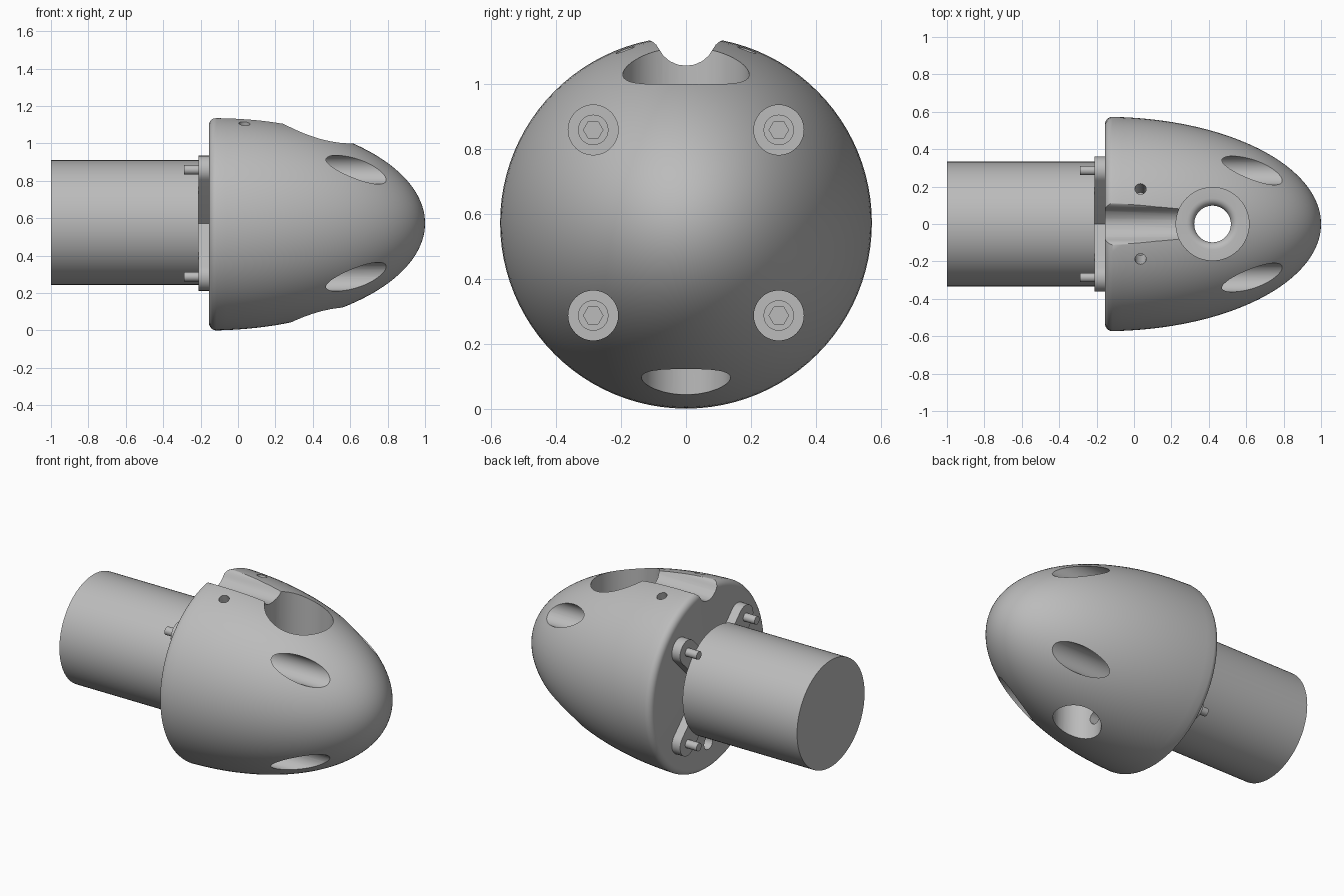
import bpy, bmesh, math
from mathutils import Matrix, Vector

if "Cube" in bpy.data.objects:
    bpy.data.objects.remove(bpy.data.objects["Cube"], do_unlink=True)

AXIS_Z = 0.573                       # height of the main axis
BOLT = 0.286                         # bolt offset from the main axis
TO_X = Matrix.Rotation(math.pi / 2, 4, 'Y')

grey = bpy.data.materials.new("plain grey")
grey.use_nodes = True
grey.diffuse_color = (0.5, 0.5, 0.5, 1)
grey.node_tree.nodes["Principled BSDF"].inputs["Base Color"].default_value = grey.diffuse_color


def finish(bm, name):
    bmesh.ops.recalc_face_normals(bm, faces=bm.faces)
    mesh = bpy.data.meshes.new(name)
    bm.to_mesh(mesh)
    bm.free()
    mesh.materials.append(grey)
    ob = bpy.data.objects.new(name, mesh)
    bpy.context.collection.objects.link(ob)
    return ob


def lathe(name, profile, matrix, steps=64):
    """Revolve (height, radius) points about local z, then place."""
    bm = bmesh.new()
    vs = [bm.verts.new((r, 0, h)) for h, r in profile]
    es = [bm.edges.new(pair) for pair in zip(vs, vs[1:])]
    bmesh.ops.spin(bm, geom=vs + es, cent=(0, 0, 0), axis=(0, 0, 1),
                   angle=math.tau, steps=steps)
    bmesh.ops.remove_doubles(bm, verts=bm.verts, dist=1e-5)
    bmesh.ops.transform(bm, matrix=matrix, verts=bm.verts)
    return finish(bm, name)


def rod(name, h0, h1, r, matrix, steps=48):
    return lathe(name, [(h0, 0), (h0, r), (h1, r), (h1, 0)], matrix, steps)


def prism(name, outline, x0, x1):
    """Extrude a (y, z) outline along x."""
    bm = bmesh.new()
    face = bm.faces.new([bm.verts.new((x0, y, z)) for y, z in outline])
    ext = bmesh.ops.extrude_face_region(bm, geom=[face])["geom"]
    bmesh.ops.translate(bm, vec=(x1 - x0, 0, 0),
                        verts=[g for g in ext if isinstance(g, bmesh.types.BMVert)])
    return finish(bm, name)


def select(ob):
    bpy.ops.object.select_all(action='DESELECT')
    ob.select_set(True)
    bpy.context.view_layer.objects.active = ob


def cut(ob, cutter):
    cutter.hide_render = True
    mod = ob.modifiers.new("cut", 'BOOLEAN')
    mod.operation, mod.solver, mod.object = 'DIFFERENCE', 'EXACT', cutter
    select(ob)
    bpy.ops.object.modifier_apply(modifier=mod.name)
    bpy.data.objects.remove(cutter, do_unlink=True)


def smooth(ob):
    select(ob)
    bpy.ops.object.shade_smooth_by_angle(angle=math.radians(30))


def along_x(y, z):
    return Matrix.Translation((0, y, z)) @ TO_X


# Nose: half ellipsoid with a rounded back edge
BACK, LENGTH, FILLET = -0.155, 1.155, 0.04
profile = [(BACK, 0)]
for i in range(7):
    a = i / 6 * math.pi / 2
    profile.append((BACK + FILLET * (1 - math.sin(a)), AXIS_Z - FILLET + FILLET * math.cos(a)))
profile[1:] = sorted(profile[1:])
for i in range(2, 41):
    a = i / 40 * math.pi / 2
    profile.append((BACK + LENGTH * math.sin(a), AXIS_Z * math.cos(a)))
profile[-1] = (BACK + LENGTH, 0)
nose = lathe("nose_body", profile, along_x(0, AXIS_Z), 96)

# Cable groove along the top, with rounded lips
half = [(0.025, 1.06), (0.05, 1.071), (0.07, 1.088), (0.083, 1.108), (0.092, 1.122),
        (0.104, 1.132), (0.12, 1.138), (0.15, 1.148), (0.15, 1.3)]
groove = [(-y, z) for y, z in reversed(half)] + [(0, 1.057)] + half
cut(nose, prism("groove_cutter", groove, -0.3, 0.4))

# Vertical bore: wide top pocket, rounded neck, medium bottom opening
bore = [(1.4, 0), (1.4, 0.195), (0.78, 0.195)]
for i in range(7):
    a = i / 6 * math.pi / 2
    bore.append((0.74 + 0.04 * math.cos(a), 0.138 - 0.04 * math.sin(a)))
bore += [(0.45, 0.098), (0.45, 0.137), (-0.1, 0.137), (-0.1, 0)]
cut(nose, lathe("bore_cutter", bore, Matrix.Translation((0.42, 0, 0))))

# Wire passage from the back face into the bore
cut(nose, rod("passage_cutter", -0.3, 0.42, 0.042, along_x(0, 0.17), 32))

# Small set screw holes beside the groove
for s in (-1, 1):
    tilt = Matrix.Translation((0.035, 0, AXIS_Z)) @ Matrix.Rotation(-s * 0.338, 4, 'X')
    cut(nose, rod("set_screw_cutter", 0.42, 0.8, 0.03, tilt, 32))

# Counterbored bolt holes and the bolts in them
FLOOR = 0.1
for sy in (-1, 1):
    for sz in (-1, 1):
        y, z = sy * BOLT, AXIS_Z + sz * BOLT
        cut(nose, rod("counterbore_cutter", FLOOR, 1.2, 0.077, along_x(y, z)))
        bolt = lathe("bolt", [(-0.29, 0), (-0.29, 0.025), (FLOOR - 0.01, 0.025),
                              (FLOOR - 0.01, 0.047), (FLOOR + 0.08, 0.047),
                              (FLOOR + 0.08, 0)], along_x(y, z), 32)
        hexagon = [(y + 0.03 * math.cos(k * math.pi / 3), z + 0.03 * math.sin(k * math.pi / 3))
                   for k in range(6)]
        cut(bolt, prism("hex_cutter", hexagon, FLOOR + 0.04, FLOOR + 0.2))
        smooth(bolt)
smooth(nose)

# Cross shaped mounting bracket: two bars with round ends
for s in (-1, 1):
    lean = math.atan2(1, s)
    bar = []
    for end in (1, -1):
        for i in range(17):
            a = lean + (i / 16 - 0.5) * math.pi + (0 if end > 0 else math.pi)
            bar.append((end * s * BOLT + 0.075 * math.cos(a),
                        AXIS_Z + end * BOLT + 0.075 * math.sin(a)))
    smooth(prism("bracket_bar", bar, -0.212, BACK))

# Motor cylinder behind the bracket
smooth(rod("motor_cylinder", -1.0, -0.21, 0.333, along_x(0, AXIS_Z + 0.004), 96))
